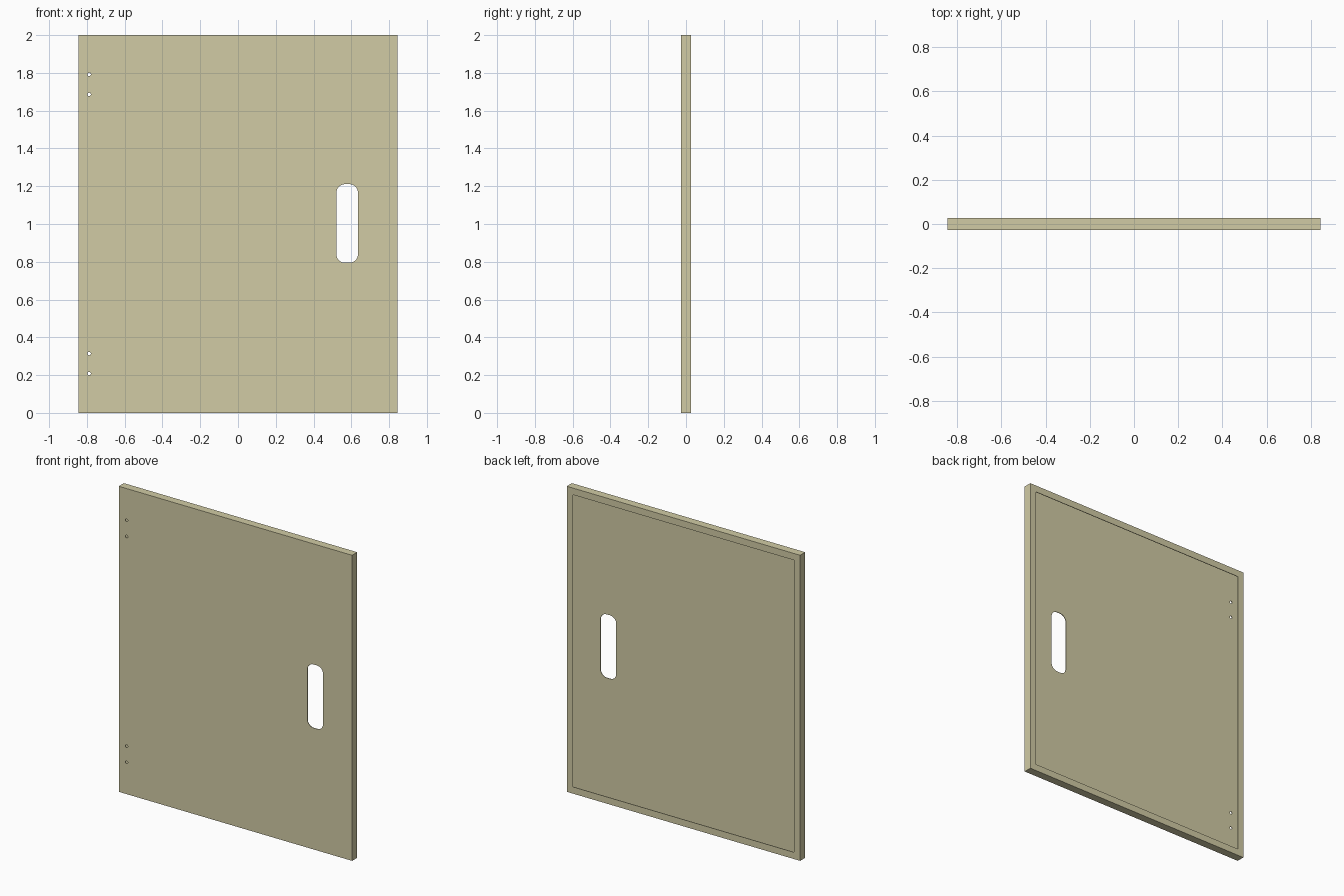
import bpy
import bmesh
from math import cos, sin, pi
from mathutils import Vector

if "Cube" in bpy.data.objects:
    bpy.data.objects.remove(bpy.data.objects["Cube"], do_unlink=True)

WIDTH, HEIGHT, THICK = 1.69, 2.0, 0.053
SHEET, LIP = 0.004, 0.044

paint = bpy.data.materials.new("khaki_paint")
paint.use_nodes = True
khaki = (0.64, 0.6, 0.375, 1)
paint.diffuse_color = khaki
paint.node_tree.nodes["Principled BSDF"].inputs["Base Color"].default_value = khaki


def rounded_outline(x, z, w, h, r=0, steps=8):
    """Outline in the xz plane of a rectangle with rounded corners."""
    points = []
    for i, (sx, sz) in enumerate([(1, 1), (-1, 1), (-1, -1), (1, -1)]):
        cx, cz = x + sx * (w / 2 - r), z + sz * (h / 2 - r)
        for k in range(steps + 1 if r else 1):
            a = (i + k / steps) * pi / 2
            points.append((cx + r * cos(a), cz + r * sin(a)))
    return points


def inset_outline(inset):
    """Outline of the door, shrunk by the inset on every side."""
    return rounded_outline(0, HEIGHT / 2, WIDTH - 2 * inset, HEIGHT - 2 * inset)


def circle_outline(x, z, r, sides=24):
    return [(x + r * cos(2 * pi * k / sides), z + r * sin(2 * pi * k / sides))
            for k in range(sides)]


def prism(name, outline, y0, y1):
    """Extrude an outline from y0 to y1."""
    bm = bmesh.new()
    face = bm.faces.new([bm.verts.new((x, y0, z)) for x, z in outline])
    new = bmesh.ops.extrude_face_region(bm, geom=[face])["geom"]
    verts = [v for v in new if isinstance(v, bmesh.types.BMVert)]
    bmesh.ops.translate(bm, verts=verts, vec=Vector((0, y1 - y0, 0)))
    bmesh.ops.recalc_face_normals(bm, faces=bm.faces)
    mesh = bpy.data.meshes.new(name)
    bm.to_mesh(mesh)
    bm.free()
    mesh.materials.append(paint)
    obj = bpy.data.objects.new(name, mesh)
    bpy.context.collection.objects.link(obj)
    return obj


def cut(target, cutter):
    """Subtract the cutter from the target and discard it."""
    cutter.hide_render = True
    mod = target.modifiers.new("cut", "BOOLEAN")
    mod.operation, mod.solver, mod.object = "DIFFERENCE", "EXACT", cutter
    bpy.context.view_layer.objects.active = target
    bpy.ops.object.modifier_apply(modifier=mod.name)
    bpy.data.objects.remove(cutter, do_unlink=True)


# Folded sheet door: front skin and four sides
door = prism("door_panel", inset_outline(0), -THICK / 2, THICK / 2)

# Opening at the back, then the hollow that runs behind the folded lip
cut(door, prism("back_opening", inset_outline(LIP), 0, THICK))
cut(door, prism("hollow", inset_outline(SHEET), SHEET - THICK / 2, THICK / 2 - SHEET))

# Hand slot through the front skin
cut(door, prism("hand_slot", rounded_outline(0.578, 1.003, 0.114, 0.416, 0.045), -THICK, 0))

# Hinge screw holes through the front skin
for z in (0.208, 0.314, 1.686, 1.792):
    cut(door, prism("hinge_hole", circle_outline(-0.788, z, 0.009), -THICK, 0))

# Smooth the round walls, keep the edges sharp
bpy.ops.object.select_all(action="DESELECT")
door.select_set(True)
bpy.context.view_layer.objects.active = door
bpy.ops.object.shade_smooth_by_angle(angle=pi / 6)
